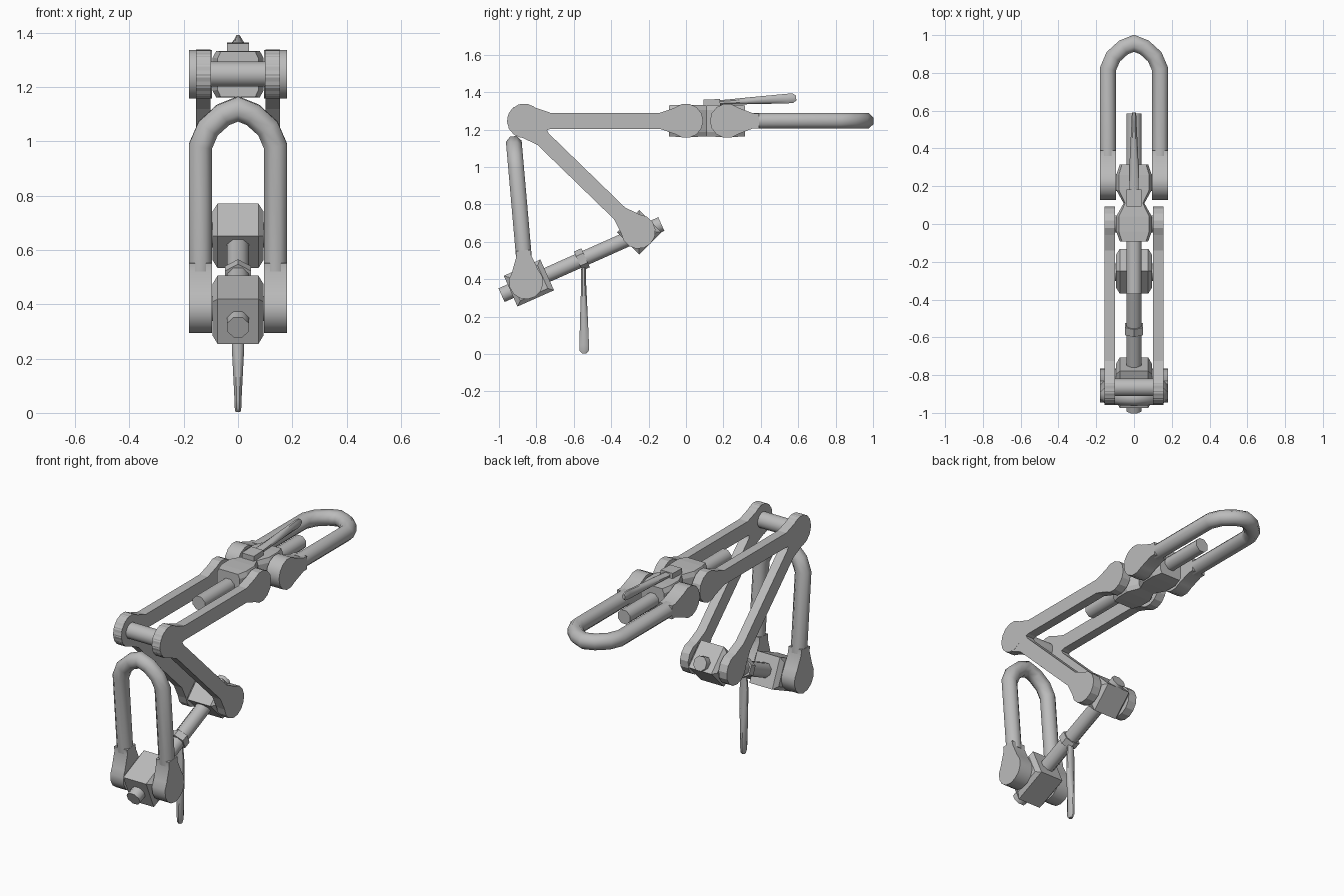
import bpy, bmesh, math
from mathutils import Matrix, Vector

if "Cube" in bpy.data.objects:
    bpy.data.objects.remove(bpy.data.objects["Cube"])

steel = bpy.data.materials.new("steel grey")
steel.diffuse_color = (0.5, 0.5, 0.5, 1)
steel.use_nodes = True
steel.node_tree.nodes["Principled BSDF"].inputs["Base Color"].default_value = steel.diffuse_color


def place(y, z, deg):
    """Local Y axis is turned by deg in the YZ plane."""
    return Matrix.Translation((0, y, z)) @ Matrix.Rotation(math.radians(deg), 4, 'X')


def finish(name, bm, mat, smooth=True):
    bmesh.ops.transform(bm, matrix=mat, verts=bm.verts)
    bmesh.ops.recalc_face_normals(bm, faces=bm.faces)
    me = bpy.data.meshes.new(name)
    bm.to_mesh(me)
    bm.free()
    me.materials.append(steel)
    ob = bpy.data.objects.new(name, me)
    bpy.context.collection.objects.link(ob)
    if smooth:
        bpy.ops.object.select_all(action='DESELECT')
        ob.select_set(True)
        bpy.context.view_layer.objects.active = ob
        bpy.ops.object.shade_smooth_by_angle(angle=math.radians(47))


def loft(bm, rings):
    vs = [[bm.verts.new(p) for p in r] for r in rings]
    n = len(rings[0])
    for a, b in zip(vs, vs[1:]):
        for i in range(n):
            bm.faces.new((a[i], a[(i + 1) % n], b[(i + 1) % n], b[i]))
    bm.faces.new(vs[0])
    bm.faces.new(vs[-1])


def oval(y, rx, rz, n=8):
    return [Vector((rx * math.cos(t), y, rz * math.sin(t)))
            for t in ((i + .5) * 2 * math.pi / n for i in range(n))]


def rod(name, mat, y0, y1, r, n=8):
    bm = bmesh.new()
    k = r / math.cos(math.pi / n)
    loft(bm, [oval(y0, k, k, n), oval(y1, k, k, n)])
    finish(name, bm, mat)


def eye(bm, length, x0, x1, two_ended, r=.092, w=.043):
    """Flat bar with a rounded eye at the pivot, and maybe at the far end."""
    arc = [(r * math.cos(a), r * math.sin(a))
           for a in (math.radians(50 + 26 * i) for i in range(11))]
    pts = arc + [(.14, -w)]
    if two_ended:
        pts += [(length - .14, -w)] + [(length - u, -v) for u, v in arc] + [(length - .14, w)]
    else:
        pts += [(length, -w), (length, w)]
    pts += [(.14, w)]
    loft(bm, [[(x, u, v) for u, v in pts] for x in (x0, x1)])


def link(name, a, b, x0, x1):
    d = Vector(b) - Vector(a)
    bm = bmesh.new()
    for s in (-1, 1):
        eye(bm, d.length, s * x0, s * x1, True)
    finish(name, bm, place(*a, math.degrees(math.atan2(d.y, d.x))), False)


def shackle(name, mat, r=.043):
    bm = bmesh.new()
    for s in (-1, 1):
        eye(bm, .17, s * .095, s * .181, False, w=.04)
    half = [(.138, .14), (.138, .60), (.11, .665), (.055, .715), (0, .737)]
    path = [Vector(p) for p in half + [(-x, y) for x, y in half[-2::-1]]]
    rings = []
    for i, p in enumerate(path):
        d0 = (p - path[max(i - 1, 0)]).normalized()
        d1 = (path[min(i + 1, len(path) - 1)] - p).normalized()
        d = (d0 + d1).normalized()
        nrm = Vector((d.y, -d.x)) / max(d.dot(d1), d.dot(d0) if i else 0, .5)
        rings.append([(p.x + nrm.x * q.x, p.y + nrm.y * q.x, q.z)
                      for q in oval(0, r * 1.06, r * 1.06)])
    loft(bm, rings)
    finish(name, bm, mat)


def nut(name, mat, hx, hy, hz):
    """Block with its side faces chamfered towards the eyes."""
    bm = bmesh.new()
    rings = [[(x, -hy * k, -hz * k), (x, hy * k, -hz * k), (x, hy * k, hz * k), (x, -hy * k, hz * k)]
             for x, k in ((-hx, .75), (-hx * .8, 1), (hx * .8, 1), (hx, .75))]
    loft(bm, rings)
    finish(name, bm, mat, False)


def lever(name, mat):
    bm = bmesh.new()
    loft(bm, [oval(y, rx, rz) for y, rx, rz in
              ((0, .02, .013), (.08, .027, .014), (.24, .024, .021),
               (.42, .014, .028), (.45, .013, .026), (.465, .01, .013))])
    finish(name, bm, mat)


def cross_pin(name, y, z, hx, r=.046):
    rod(name, place(y, z, 0) @ Matrix.Rotation(math.pi / 2, 4, 'Z'), -hx, hx, r, 12)


# Pivot positions in (y, z)
elbow, top, low_nut, low_shackle = (-.865, 1.247), (0, 1.247), (-.255, .655), (-.855, .385)

# Folded pair of link bars and the elbow pin
link("upper_link", elbow, top, .1, .155)
link("lower_link", elbow, low_nut, .1005, .1545)
cross_pin("elbow_pin", *elbow, .15)

# Upper coupling: waisted double block, screw, shackle
bm = bmesh.new()
rings = []
for y, x, h in ((-.092, .075, .083), (-.04, .094, .086), (.04, .094, .086), (.11, .055, .083),
                (.18, .094, .086), (.26, .094, .086), (.316, .075, .083)):
    rings.append([(x, y, -h * .7), (x * .85, y, -h), (-x * .85, y, -h), (-x, y, -h * .7),
                  (-x, y, h * .7), (-x * .85, y, h), (x * .85, y, h), (x, y, h * .7)])
loft(bm, rings)
finish("upper_double_block", bm, place(*top, 0), False)
cross_pin("upper_front_trunnion", *top, .14)
cross_pin("upper_rear_trunnion", .22, 1.247, .16)
rod("upper_screw", place(*top, 0), -.37, .585, .04)
shackle("upper_shackle", place(.22, 1.247, 0))

# Lever lying on top of the upper block
bm = bmesh.new()
bmesh.ops.create_cube(bm, size=1, matrix=Matrix.Diagonal((.08, .09, .034, 1)))
finish("upper_lever_foot", bm, place(.138, 1.345, 2), False)
lever("upper_lever", place(.125, 1.342, 3.3))

# Lower coupling: screw, nuts, shackle
axis = place(-.84, .38, 24)
rod("lower_screw", axis, -.16, .775, .04)
nut("lower_shackle_nut", axis, .094, .107, .09)
nut("lower_link_nut", place(-.25, .652, -45), .094, .084, .084)
cross_pin("lower_nut_trunnion", *low_nut, .14)
cross_pin("lower_shackle_trunnion", *low_shackle, .16)
shackle("lower_shackle", place(*low_shackle, 95))

# Collar on the lower screw and its hanging lever
rod("screw_collar", axis, .288, .332, .048, 6)
lever("hanging_lever", place(-.548, .468, -89.5))
